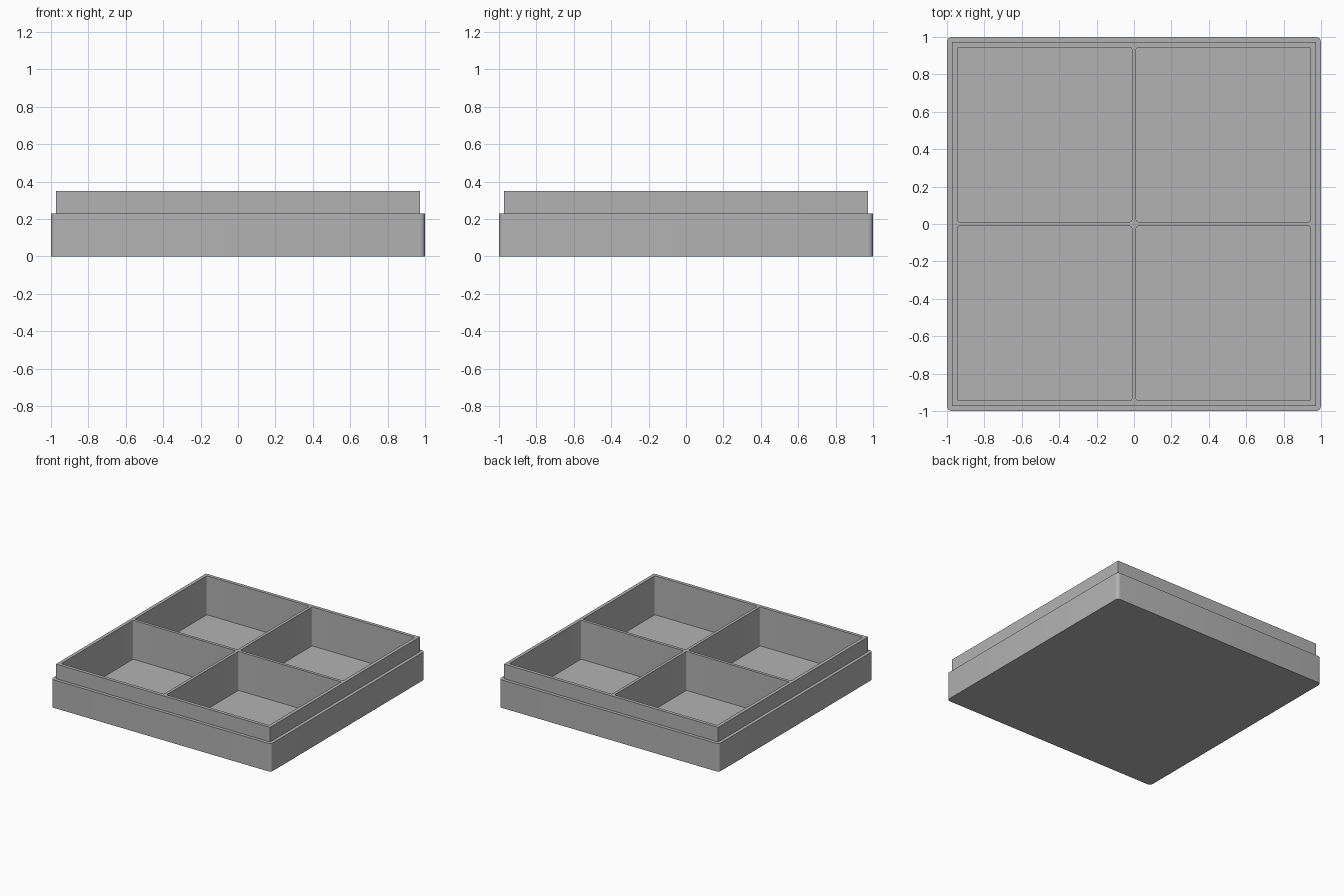
import bpy, bmesh

cube = bpy.data.objects.get("Cube")
if cube:
    bpy.data.objects.remove(cube, do_unlink=True)

HALF, SHOULDER, TOP = 1.0, 0.23, 0.35
STEP, WALL, FLOOR, DIVIDER = 0.027, 0.055, 0.03, 0.012

grey = bpy.data.materials.new("plain grey")
grey.use_nodes = True
colour = (0.45, 0.45, 0.45, 1)
grey.diffuse_color = colour
grey.node_tree.nodes["Principled BSDF"].inputs["Base Color"].default_value = colour


def block(name, x, y, half, z0, z1, radius=0.0):
    """Square block with optionally rounded upright edges."""
    bm = bmesh.new()
    bmesh.ops.create_cube(bm, size=1)
    for v in bm.verts:
        v.co.x = x + v.co.x * 2 * half
        v.co.y = y + v.co.y * 2 * half
        v.co.z = z0 if v.co.z < 0 else z1
    if radius:
        upright = [e for e in bm.edges if abs(e.verts[0].co.z - e.verts[1].co.z) > 0.01]
        bmesh.ops.bevel(bm, geom=upright, offset=radius, segments=6,
                        profile=0.5, affect='EDGES')
    mesh = bpy.data.meshes.new(name)
    bm.to_mesh(mesh)
    bm.free()
    mesh.materials.append(grey)
    obj = bpy.data.objects.new(name, mesh)
    bpy.context.collection.objects.link(obj)
    return obj


def combine(target, tool, operation):
    """Apply a boolean and discard the tool."""
    tool.hide_render = True
    mod = target.modifiers.new(operation.lower(), 'BOOLEAN')
    mod.operation, mod.object, mod.solver = operation, tool, 'EXACT'
    bpy.context.view_layer.objects.active = target
    bpy.ops.object.modifier_apply(modifier=mod.name)
    bpy.data.objects.remove(tool, do_unlink=True)


# Rounded lower body with the raised lip that receives a lid
tray = block("divided_tray", 0, 0, HALF, 0, SHOULDER, STEP)
combine(tray, block("lid_lip", 0, 0, HALF - STEP, SHOULDER / 2, TOP), 'UNION')

# Four square compartments, leaving a cross-shaped divider
centre = (HALF - WALL + DIVIDER) / 2
half = (HALF - WALL - DIVIDER) / 2
for sx in (-1, 1):
    for sy in (-1, 1):
        pocket = block("compartment_cutter", sx * centre, sy * centre, half,
                       FLOOR, TOP + 0.1, 0.01)
        combine(tray, pocket, 'DIFFERENCE')

# Smooth rounded corners, sharp edges elsewhere
bpy.ops.object.select_all(action='DESELECT')
tray.select_set(True)
bpy.context.view_layer.objects.active = tray
bpy.ops.object.shade_smooth_by_angle(angle=0.6)
